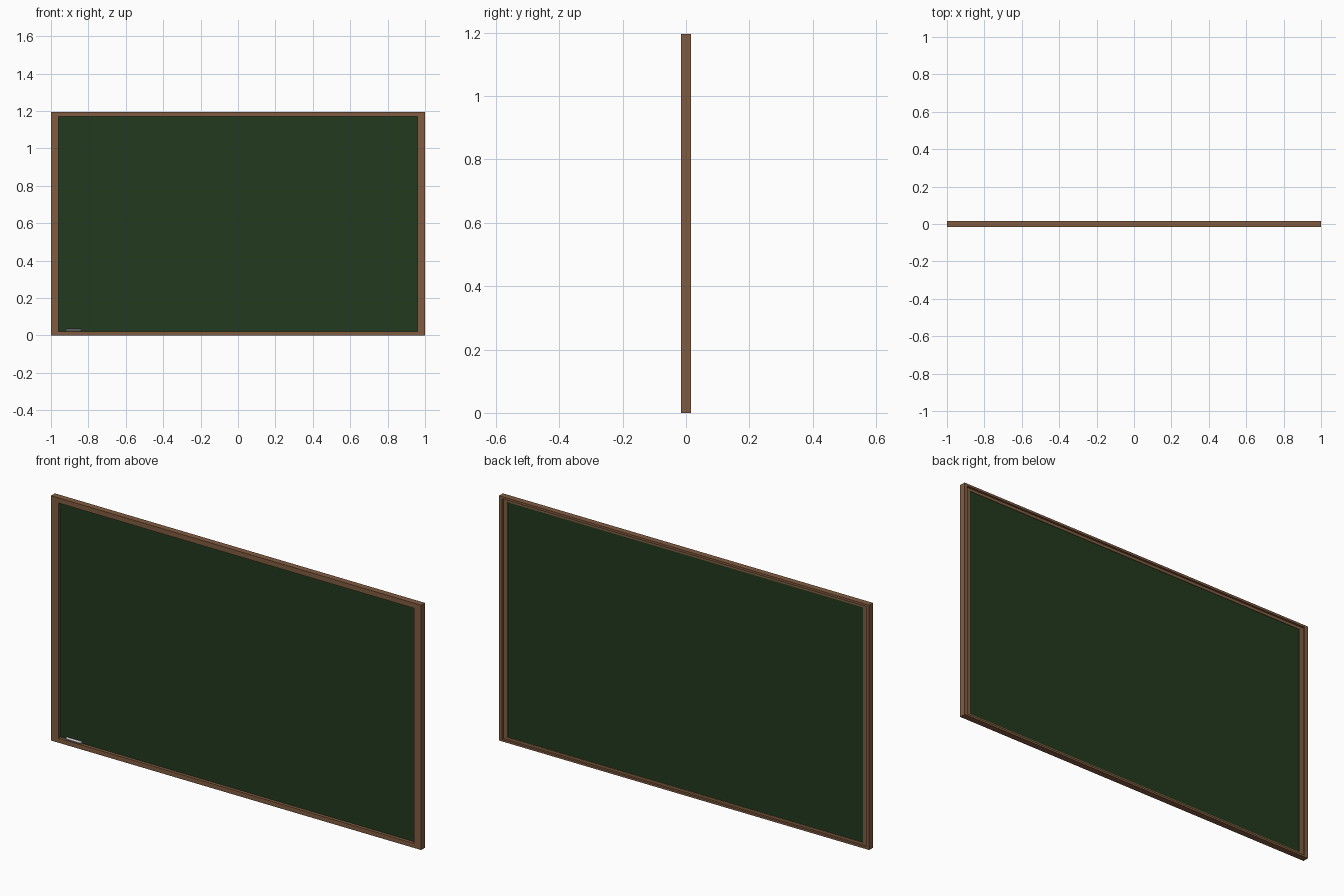
import bpy
import math

if "Cube" in bpy.data.objects:
    bpy.data.objects.remove(bpy.data.objects["Cube"])

W, H, D = 2.0, 1.195, 0.03      # overall width, height, depth
STILE, TOP, BOTTOM = 0.04, 0.025, 0.022
STEP_Y = 0.005                  # back of the inner lip


def material(name, rgb):
    m = bpy.data.materials.new(name)
    m.diffuse_color = (*rgb, 1)
    m.use_nodes = True
    m.node_tree.nodes["Principled BSDF"].inputs["Base Color"].default_value = m.diffuse_color
    return m


wood = material("wood", (0.22, 0.107, 0.053))
green = material("board_green", (0.016, 0.042, 0.013))
white = material("chalk_white", (0.75, 0.75, 0.75))


def box(name, x, y, z, mat):
    """Box from (min, max) ranges on each axis."""
    bpy.ops.mesh.primitive_cube_add(size=1, location=[sum(r) / 2 for r in (x, y, z)])
    ob = bpy.context.object
    ob.name = name
    ob.scale = [r[1] - r[0] for r in (x, y, z)]
    bpy.ops.object.transform_apply(location=False, rotation=False, scale=True)
    ob.data.materials.append(mat)
    return ob


def frame(prefix, y, stile, top, bottom):
    """Rectangular frame of two stiles and two rails."""
    for side, s in (("left", -1), ("right", 1)):
        x = sorted((s * W / 2, s * (W / 2 - stile)))
        box(f"{prefix}_{side}_stile", x, y, (0, H), wood)
    inner = (-W / 2 + stile, W / 2 - stile)
    box(f"{prefix}_top_rail", inner, y, (H - top, H), wood)
    box(f"{prefix}_bottom_rail", inner, y, (0, bottom), wood)


# Wide front frame and narrower rear rim, leaving a step at the back
frame("front_frame", (-D / 2, STEP_Y), STILE, TOP, BOTTOM)
frame("rear_rim", (STEP_Y, D / 2), 0.018, 0.011, 0.01)

# Writing surface, recessed from the front
box("writing_board", (-W / 2 + STILE, W / 2 - STILE), (0.0, 0.003),
    (BOTTOM, H - TOP), green)

# Stick of chalk lying on the bottom rail
bpy.ops.mesh.primitive_cylinder_add(vertices=12, radius=0.0065, depth=0.08,
                                    location=(-0.88, -0.007, BOTTOM + 0.0065),
                                    rotation=(0, math.pi / 2, 0))
chalk = bpy.context.object
chalk.name = "chalk_stick"
chalk.data.materials.append(white)
bpy.ops.object.shade_smooth_by_angle()
